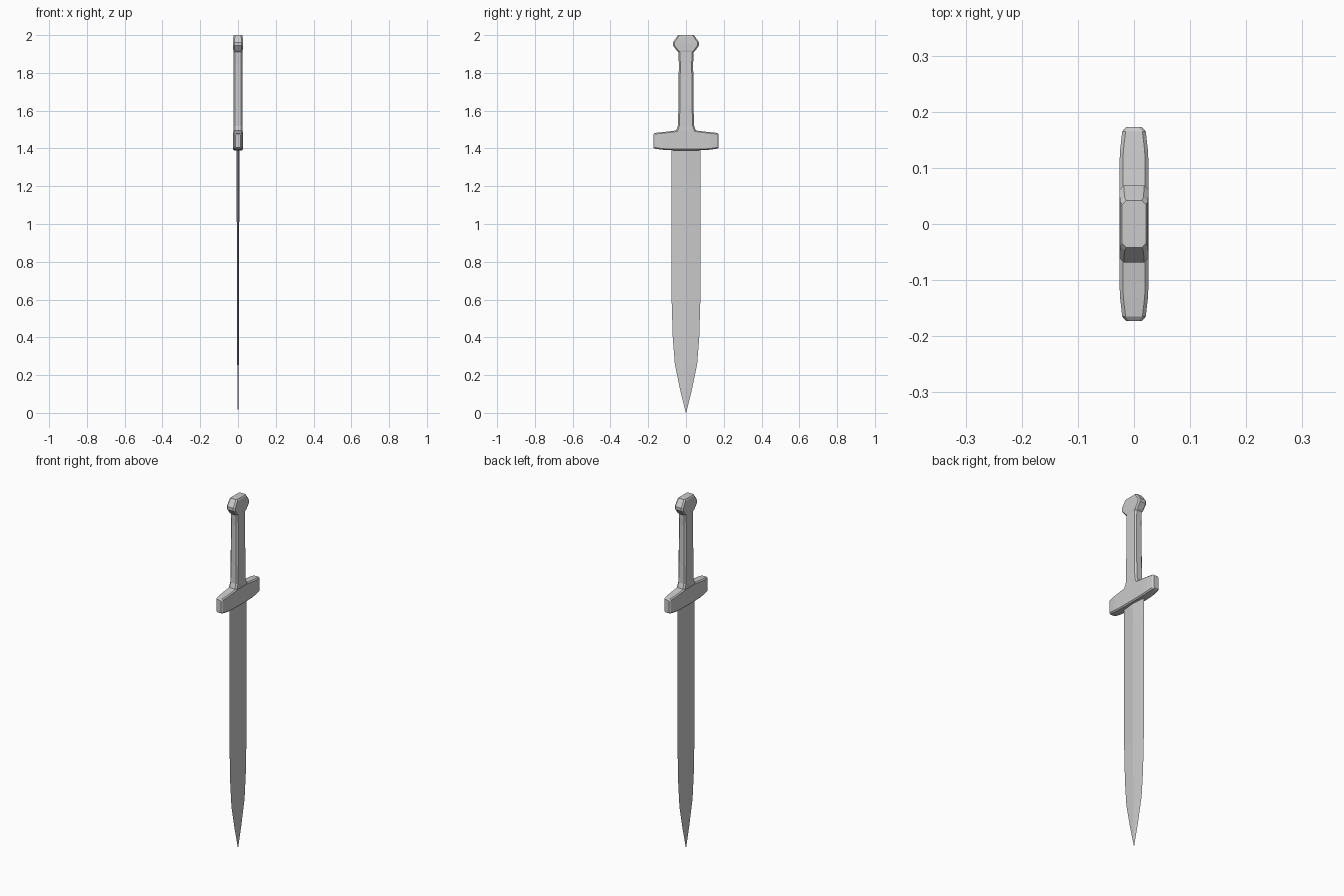
import bpy, bmesh


def loft(name, rings):
    """Skin a list of equal-length point rings and cap both ends."""
    bm = bmesh.new()
    loops = [[bm.verts.new(p) for p in ring] for ring in rings]
    n = len(loops[0])
    for a, b in zip(loops, loops[1:]):
        for i in range(n):
            j = (i + 1) % n
            bm.faces.new((a[i], a[j], b[j], b[i]))
    bm.faces.new(loops[0])
    bm.faces.new(loops[-1])
    bmesh.ops.remove_doubles(bm, verts=bm.verts, dist=0.00005)
    bmesh.ops.recalc_face_normals(bm, faces=bm.faces)
    mesh = bpy.data.meshes.new(name)
    bm.to_mesh(mesh)
    bm.free()
    ob = bpy.data.objects.new(name, mesh)
    bpy.context.collection.objects.link(ob)
    return ob


def octagon(a, b, c):
    """Rectangle of half sizes a, b with corners cut by c."""
    return [(a, b - c), (a - c, b), (c - a, b), (-a, b - c),
            (-a, c - b), (c - a, -b), (a - c, -b), (a, c - b)]


# Blade: thin diamond section, (z, half width, half thickness)
blade = [(0.005, 0.001, 0.001), (0.12, 0.030, 0.003), (0.26, 0.059, 0.004),
         (0.40, 0.070, 0.005), (0.60, 0.076, 0.006), (1.27, 0.078, 0.007),
         (1.42, 0.078, 0.009)]
tip = [(0, 0, 0)] * 4
loft("blade", [[(t, 0, z), (0, w, z), (-t, 0, z), (0, -w, z)]
               for z, w, t in blade[1:]][::-1] +
     [[(0.001, 0, 0.002), (0, 0.001, 0.002), (-0.001, 0, 0.002), (0, -0.001, 0.002)]])

# Crossguard: lofted along y, (y, half x, bottom z, top z, corner cut)
half = [(0.045, 0.026, 1.390, 1.496, 0.006), (0.10, 0.026, 1.391, 1.489, 0.006),
        (0.130, 0.025, 1.394, 1.486, 0.006), (0.165, 0.021, 1.399, 1.482, 0.006),
        (0.173, 0.014, 1.404, 1.476, 0.005)]
stations = [(-y, *r) for y, *r in reversed(half)] + half
loft("crossguard", [[(x, y, (lo + hi) / 2 + z)
                     for x, z in octagon(hx, (hi - lo) / 2, c)]
                    for y, hx, lo, hi, c in stations])

# Grip and pommel: lofted along z, (z, half x, half y, corner cut)
grip = [(1.45, 0.025, 0.060, 0.008), (1.495, 0.025, 0.052, 0.008),
        (1.52, 0.024, 0.043, 0.008), (1.62, 0.024, 0.040, 0.008),
        (1.85, 0.023, 0.038, 0.008), (1.910, 0.023, 0.040, 0.008),
        (1.918, 0.025, 0.049, 0.008), (1.945, 0.026, 0.069, 0.008),
        (1.962, 0.026, 0.069, 0.008), (1.992, 0.025, 0.048, 0.008),
        (2.0, 0.021, 0.042, 0.007)]
loft("grip_and_pommel", [[(x, y, z) for x, y in octagon(hx, hy, c)]
                         for z, hx, hy, c in grip])

# Bring the blade tip to the ground
bpy.data.objects["blade"].location.z = -0.002
